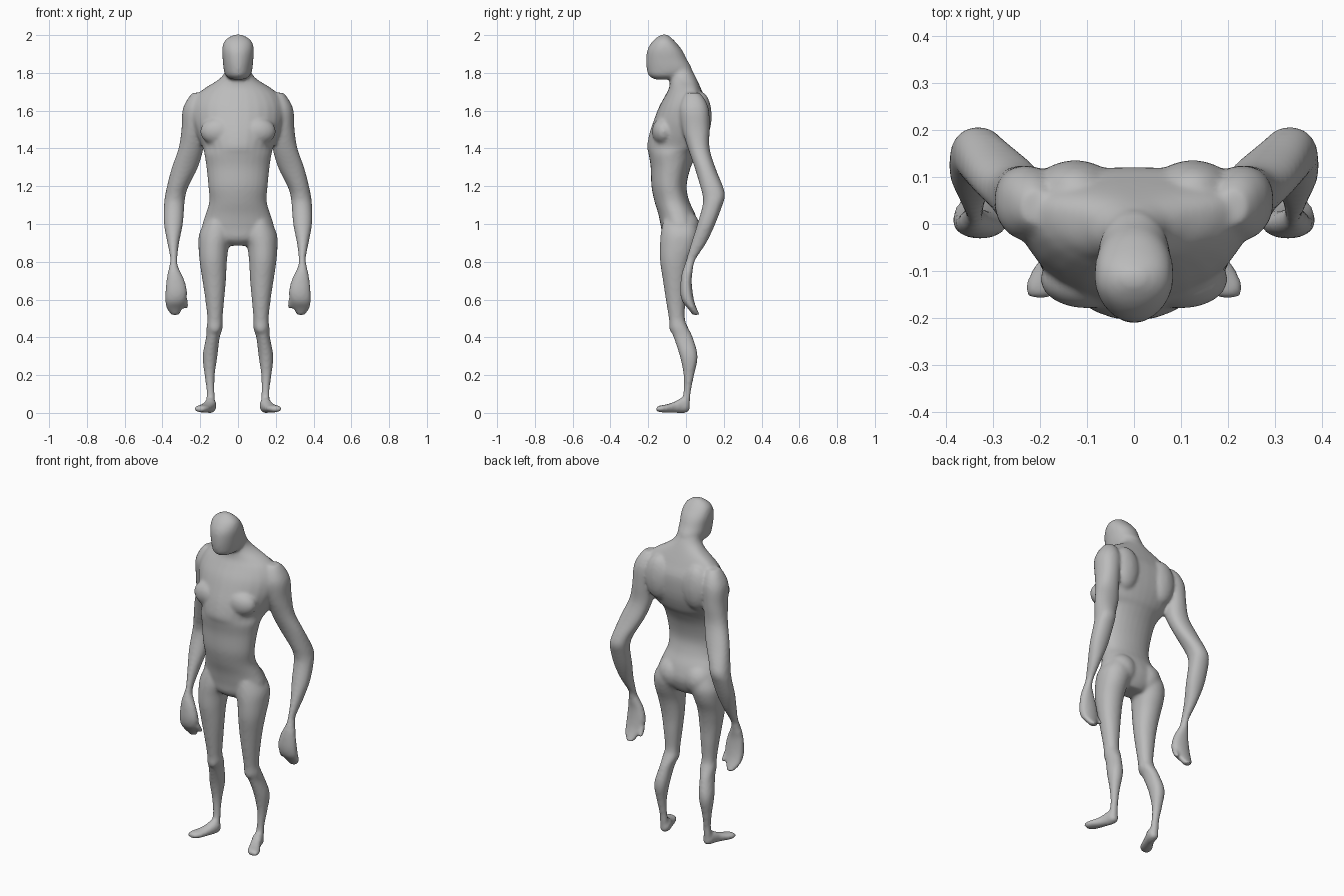
import bpy, bmesh, math
from mathutils import Vector, Matrix

grey = bpy.data.materials.new("plain grey")
grey.diffuse_color = (0.5, 0.5, 0.5, 1)

bm = bmesh.new()
SIDES = 28


def spline(rows, steps=4):
    """Catmull-Rom interpolation of the section rows."""
    out = []
    for i in range(len(rows) - 1):
        p = [rows[max(0, min(len(rows) - 1, i + k))] for k in (-1, 0, 1, 2)]
        for s in range(steps):
            t = s / steps
            out.append([0.5 * (2 * b + (c - a) * t + (2 * a - 5 * b + 4 * c - d) * t * t
                               + (3 * b - a - 3 * c + d) * t ** 3)
                        for a, b, c, d in zip(*p)])
    return out + [list(rows[-1])]


def loft(rows, sign=1, flat_foot=False):
    """Rows: station, centre x, half width, low edge, high edge, widest line."""
    rings = []
    for s, cx, w, lo, hi, mid in spline(rows):
        ring = []
        for k in range(SIDES):
            a = 2 * math.pi * k / SIDES
            c, sn = math.cos(a), math.sin(a)
            if sn > 0:
                v = mid + (hi - mid) * sn ** 0.8
            else:
                v = mid + (mid - lo) * sn
            x = sign * (cx + w * c)
            ring.append(bm.verts.new((x, s, v) if flat_foot else (x, v, s)))
        rings.append(ring)
    for r0, r1 in zip(rings, rings[1:]):
        for k in range(SIDES):
            j = (k + 1) % SIDES
            bm.faces.new((r0[k], r0[j], r1[j], r1[k]))
    bm.faces.new(rings[0])
    bm.faces.new(rings[-1])


def auto_mid(rows):
    return [r if len(r) == 6 else (*r, (r[3] + r[4]) / 2) for r in rows]


def blob(centre, radii):
    m = Matrix.Translation(centre) @ Matrix.Diagonal((*radii, 1))
    bmesh.ops.create_uvsphere(bm, u_segments=24, v_segments=14, radius=1, matrix=m)


# Head
loft(auto_mid([
    (1.765, 0, .035, -.165, -.05), (1.785, 0, .064, -.197, .0),
    (1.82, 0, .076, -.208, .03), (1.87, 0, .081, -.211, .005),
    (1.92, 0, .084, -.205, -.02), (1.96, 0, .076, -.183, -.052),
    (1.985, 0, .054, -.158, -.077), (2.003, 0, .018, -.13, -.1)]))

# Neck, chest, waist and pelvis
loft(auto_mid([
    (1.87, 0, .06, -.12, .0), (1.80, 0, .072, -.09, .04),
    (1.76, 0, .11, -.086, .06, .01), (1.72, 0, .175, -.09, .078, .025),
    (1.68, 0, .22, -.11, .095, .03), (1.62, 0, .25, -.143, .118, .04),
    (1.55, 0, .25, -.17, .12, .04), (1.48, 0, .225, -.193, .11, .025),
    (1.41, 0, .19, -.206, .085, -.01), (1.37, 0, .178, -.198, .06),
    (1.30, 0, .167, -.187, .025), (1.20, 0, .157, -.183, .003),
    (1.12, 0, .152, -.167, .018), (1.05, 0, .172, -.146, .05),
    (.98, 0, .19, -.132, .066), (.92, 0, .15, -.122, .05),
    (.885, 0, .07, -.085, .025)]))

arm = auto_mid([
    (1.695, .21, .03, .0, .07), (1.66, .218, .05, -.02, .10),
    (1.60, .227, .067, -.035, .122), (1.50, .236, .063, -.02, .125),
    (1.40, .249, .066, .01, .125), (1.30, .281, .069, .045, .155),
    (1.20, .319, .057, .075, .195), (1.15, .332, .054, .088, .207),
    (1.10, .338, .054, .088, .193), (1.00, .342, .050, .06, .155),
    (.90, .343, .031, .028, .108), (.82, .340, .019, .003, .055),
    (.78, .341, .022, -.01, .040), (.74, .337, .036, -.022, .034),
    (.70, .331, .048, -.028, .030), (.64, .327, .058, -.031, .035),
    (.59, .331, .055, -.02, .044), (.55, .335, .042, .012, .058),
    (.518, .333, .018, .035, .075)])

leg = auto_mid([
    (1.02, .11, .06, -.12, .05), (.95, .117, .088, -.134, .068),
    (.88, .129, .080, -.138, .055), (.80, .131, .072, -.137, .024),
    (.70, .126, .062, -.122, .003), (.60, .123, .050, -.107, -.003),
    (.50, .122, .040, -.091, -.006), (.45, .124, .043, -.086, .012),
    (.40, .133, .036, -.066, .036), (.30, .148, .039, -.033, .062),
    (.20, .150, .027, -.013, .043), (.12, .146, .021, -.013, .027),
    (.07, .145, .023, -.022, .022), (.025, .145, .022, -.03, .018)])

foot = auto_mid([
    (.018, .143, .016, .014, .045), (.005, .143, .027, .002, .062),
    (-.025, .147, .032, -.001, .078), (-.06, .160, .032, .0, .06),
    (-.10, .180, .038, .001, .046), (-.135, .194, .038, .003, .04),
    (-.152, .199, .028, .007, .034), (-.159, .2, .014, .013, .028)])

for s in (1, -1):
    loft(arm, s)
    loft(leg, s)
    loft(foot, s, True)
    # Thumb
    loft(auto_mid([(.63, .295, .02, -.015, .025), (.59, .281, .016, .0, .036),
                   (.565, .274, .013, .018, .048), (.55, .271, .008, .03, .052)]), s)
    # Chest muscles, shoulder blades, buttocks, kneecaps
    blob((s * .10, -.118, 1.49), (.10, .062, .075))
    blob((s * .125, .078, 1.57), (.085, .058, .13))
    blob((s * .085, -.012, .98), (.09, .086, .095))
    blob((s * .122, -.057, .455), (.034, .033, .04))

bmesh.ops.recalc_face_normals(bm, faces=bm.faces)
mesh = bpy.data.meshes.new("body")
bm.to_mesh(mesh)
bm.free()
body = bpy.data.objects.new("body", mesh)
bpy.context.collection.objects.link(body)
mesh.materials.append(grey)

# Fuse all parts into one soft skin
fuse = body.modifiers.new("fuse", 'REMESH')
fuse.mode = 'VOXEL'
fuse.voxel_size = 0.009
fuse.use_smooth_shade = True
soften = body.modifiers.new("soften", 'SMOOTH')
soften.factor = 0.5
soften.iterations = 7
